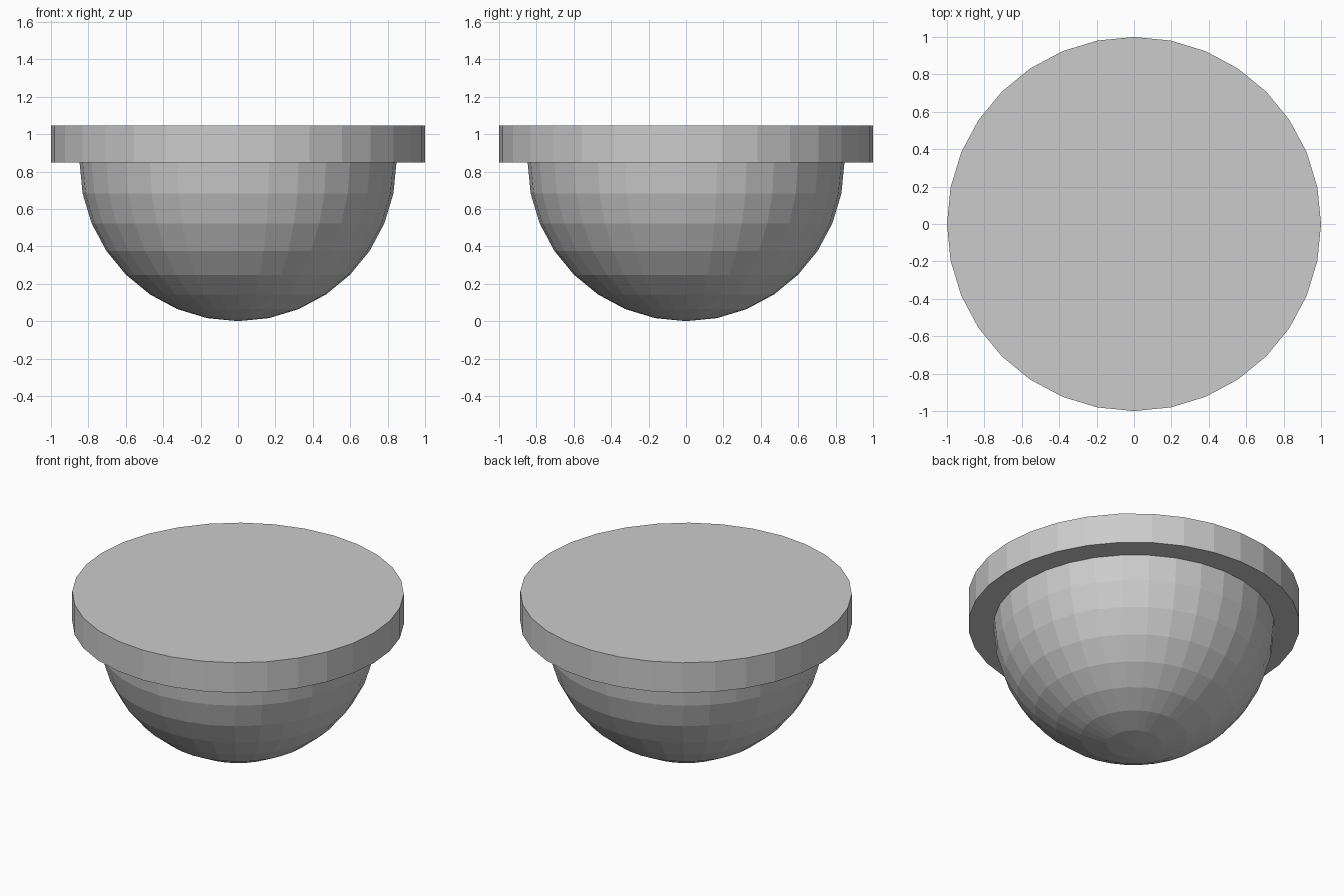
import bpy, bmesh

if "Cube" in bpy.data.objects:
    bpy.data.objects.remove(bpy.data.objects["Cube"])

R, RIM_R, RIM_H, SIDES = 0.847, 1.0, 0.2, 32


def add_object(name, bm):
    mesh = bpy.data.meshes.new(name)
    bm.to_mesh(mesh)
    bm.free()
    obj = bpy.data.objects.new(name, mesh)
    bpy.context.collection.objects.link(obj)
    return obj


# rounded bowl: lower half of a faceted sphere
bm = bmesh.new()
bmesh.ops.create_uvsphere(bm, u_segments=SIDES, v_segments=16, radius=R)
bmesh.ops.delete(bm, geom=[v for v in bm.verts if v.co.z > 0.001], context='VERTS')
bowl = add_object("bowl", bm)
bowl.location.z = R

# flat disc resting on the bowl
bm = bmesh.new()
bmesh.ops.create_cone(bm, cap_ends=True, segments=SIDES, radius1=RIM_R, radius2=RIM_R, depth=RIM_H)
disc = add_object("top_disc", bm)
disc.location.z = R + RIM_H / 2
